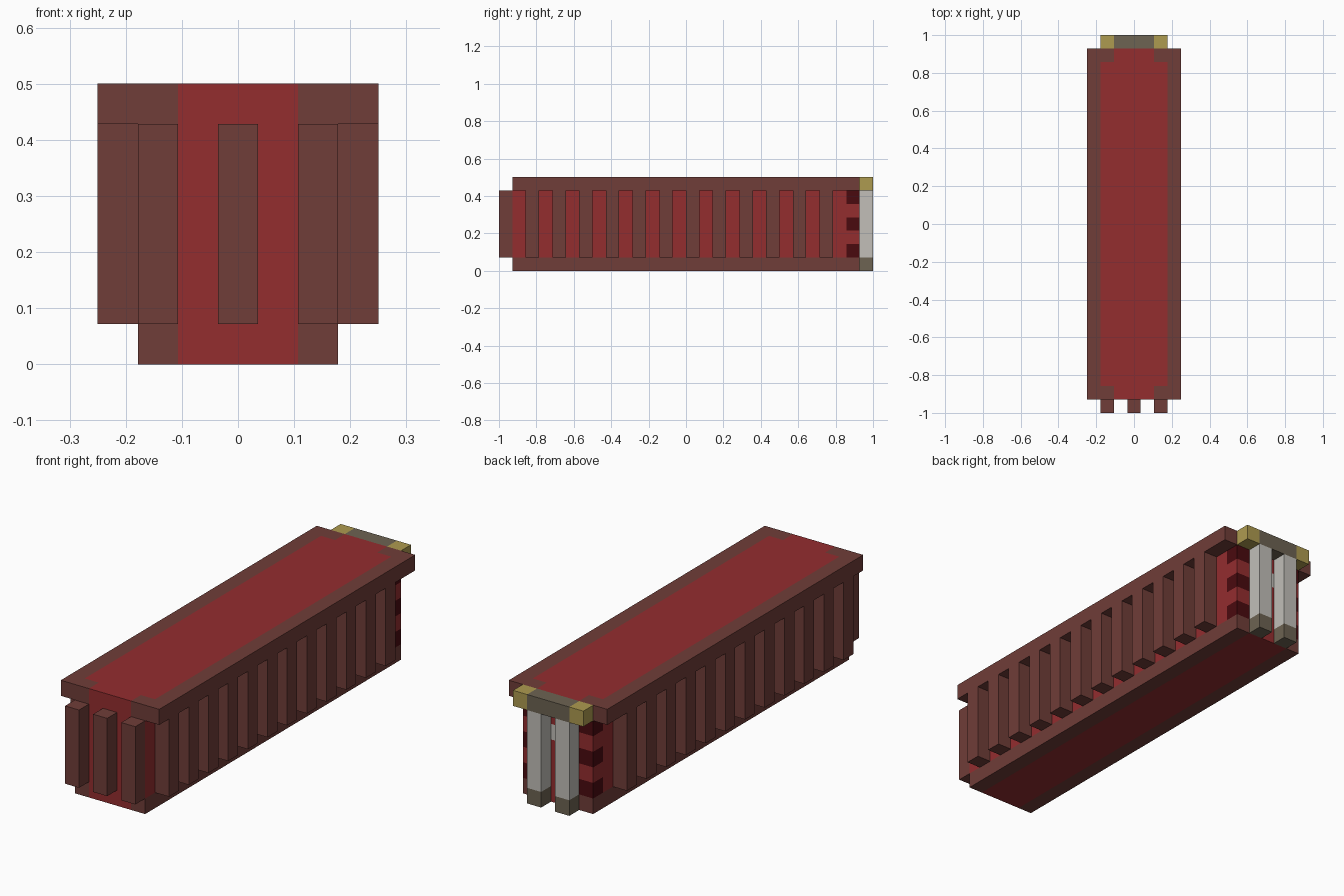
import bpy
import bmesh
from mathutils import Vector

U = 1 / 14  # one block; all sizes below are in blocks

if "Cube" in bpy.data.objects:
    bpy.data.objects.remove(bpy.data.objects["Cube"], do_unlink=True)


def material(name, rgb):
    """Flat material from 0-255 display values."""
    linear = [((c / 255 + 0.055) / 1.055) ** 2.4 if c > 10 else c / 255 / 12.92 for c in rgb]
    mat = bpy.data.materials.new(name)
    mat.use_nodes = True
    mat.diffuse_color = (*linear, 1)
    bsdf = mat.node_tree.nodes["Principled BSDF"]
    bsdf.inputs["Base Color"].default_value = (*linear, 1)
    bsdf.inputs["Roughness"].default_value = 0.9
    return mat


RED = material("container red", (148, 45, 47))
BROWN = material("frame brown", (112, 61, 56))
DARK = material("dark red", (74, 10, 15))
PALE = material("pale grey", (194, 191, 185))
GOLD = material("dull gold", (174, 155, 80))
OLIVE = material("olive grey", (109, 99, 82))


def box(name, lo, hi, mats, rule=None, cuts=((), (), ())):
    """Box between two corners, cut along planes, faces coloured by rule(centre, normal)."""
    lo, hi = Vector(lo), Vector(hi)
    bm = bmesh.new()
    bmesh.ops.create_cube(bm, size=1)
    for v in bm.verts:
        v.co = (lo + hi) / 2 + v.co * (hi - lo)
    for axis, places in enumerate(cuts):
        normal = Vector((0, 0, 0))
        normal[axis] = 1
        for p in places:
            bmesh.ops.bisect_plane(bm, geom=bm.verts[:] + bm.edges[:] + bm.faces[:],
                                   plane_co=normal * p, plane_no=normal)
    bm.normal_update()
    if rule:
        for f in bm.faces:
            f.material_index = mats.index(rule(f.calc_center_median(), f.normal))
    bmesh.ops.scale(bm, vec=(U, U, U), verts=bm.verts)
    mesh = bpy.data.meshes.new(name)
    bm.to_mesh(mesh)
    bm.free()
    for m in mats:
        mesh.materials.append(m)
    obj = bpy.data.objects.new(name, mesh)
    bpy.context.scene.collection.objects.link(obj)
    return obj


def array(obj, count, offset):
    mod = obj.modifiers.new("repeat", 'ARRAY')
    mod.count = count
    mod.use_relative_offset = False
    mod.use_constant_offset = True
    mod.constant_offset_displace = Vector(offset) * U


def mirror(obj):
    obj.modifiers.new("mirror", 'MIRROR').use_axis = (True, False, False)


# Main body: brown sills, red walls, banded rear corners, a pale latch
def body_colour(c, n):
    x = abs(c.x)
    if c.z < 1:
        return BROWN if x > 1.5 else RED
    if c.y > 12 and x > 1.5:
        return DARK if int(c.z) % 2 else RED
    if n.y > 0.5 and x < 0.5 and 4 < c.z < 5:
        return PALE
    return RED


box("body", (-2.5, -13, 0), (2.5, 13, 6), [RED, BROWN, DARK, PALE], body_colour,
    ((-1.5, -0.5, 0.5, 1.5), (12,), (1, 2, 3, 4, 5)))


# Roof: brown rim and corner blocks around a red panel
def roof_colour(c, n):
    x = abs(c.x)
    return RED if x < 1.5 or (x < 2.5 and abs(c.y) < 12) else BROWN


box("roof", (-3.5, -13, 6), (3.5, 13, 7), [RED, BROWN], roof_colour,
    ((-2.5, -1.5, 1.5, 2.5), (-12, 12), ()))

# Ribs along both long sides
side_ribs = box("side_ribs", (2.5, -12, 1), (3.5, -11, 6), [BROWN])
array(side_ribs, 12, (0, 2, 0))
mirror(side_ribs)

# Ribs across the front
front_ribs = box("front_ribs", (-2.5, -14, 1), (-1.5, -13, 6), [BROWN])
array(front_ribs, 3, (2, 0, 0))

# Rear lintel with gold ends
box("rear_lintel", (-2.5, 13, 6), (2.5, 14, 7), [OLIVE, GOLD],
    lambda c, n: GOLD if abs(c.x) > 1.5 else OLIVE, ((-1.5, 1.5), (), ()))

# Rear door bars with olive feet
door_bars = box("door_bars", (0.5, 13, 0), (1.5, 14, 6), [PALE, OLIVE],
                lambda c, n: OLIVE if c.z < 1 else PALE, ((), (), (1,)))
mirror(door_bars)
